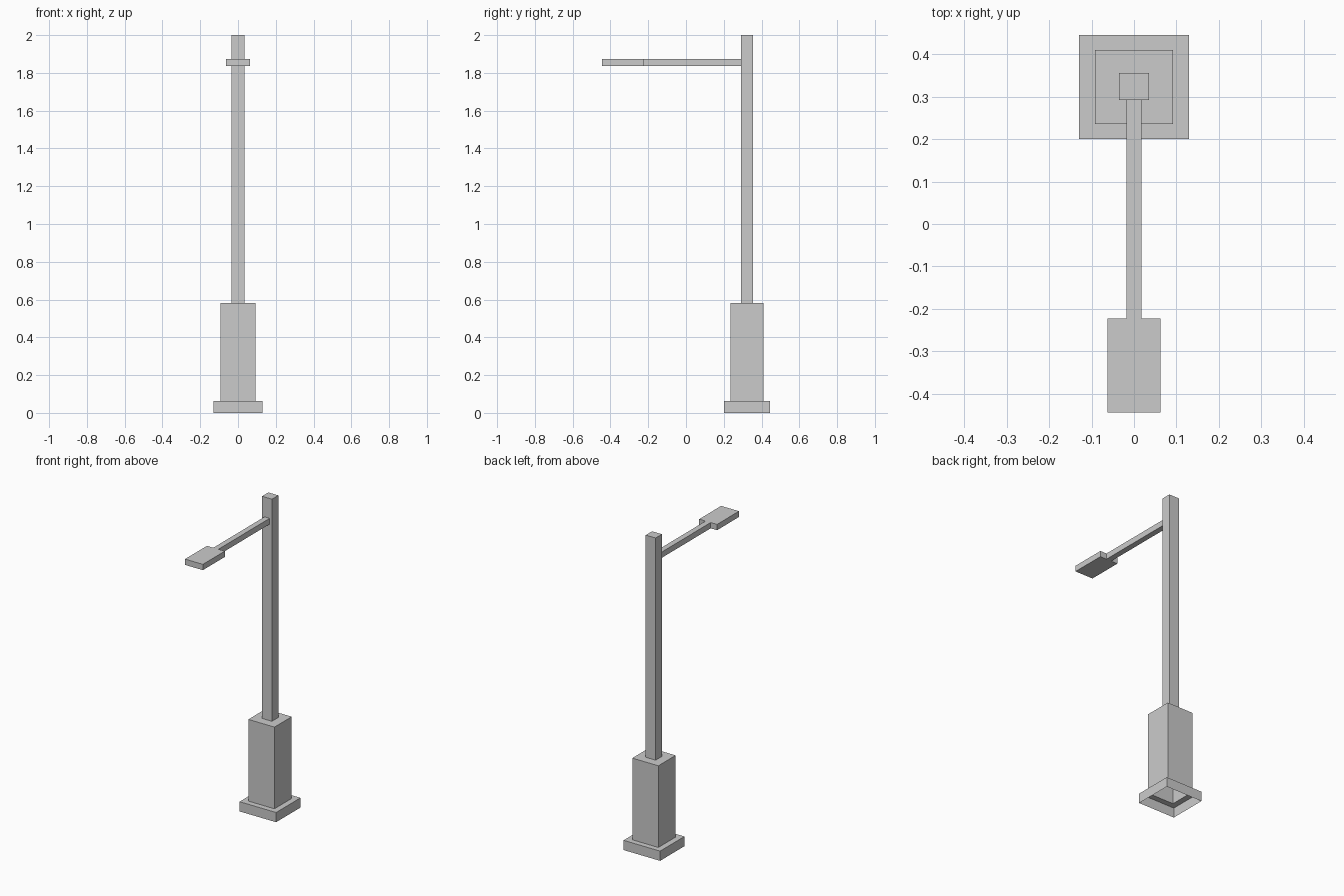
import bpy, bmesh

if "Cube" in bpy.data.objects:
    bpy.data.objects.remove(bpy.data.objects["Cube"])


def make_object(name, bm):
    bmesh.ops.recalc_face_normals(bm, faces=bm.faces)
    mesh = bpy.data.meshes.new(name)
    bm.to_mesh(mesh)
    bm.free()
    obj = bpy.data.objects.new(name, mesh)
    bpy.context.collection.objects.link(obj)
    return obj


# Post: one stepped skin of plinth, pedestal and pole, open underneath
# (half width in x, front y, back y, z)
plinth = (0.129, 0.2, 0.445)
pedestal = (0.092, 0.236, 0.41)
pole = (0.0348, 0.2925, 0.356)
levels = [(plinth, 0), (plinth, 0.062), (pedestal, 0.062),
          (pedestal, 0.583), (pole, 0.583), (pole, 2.0)]

bm = bmesh.new()
rings = []
for (w, y0, y1), z in levels:
    rings.append([bm.verts.new((x, y, z))
                  for x, y in ((-w, y0), (w, y0), (w, y1), (-w, y1))])
for low, high in zip(rings, rings[1:]):
    for i in range(4):
        j = (i + 1) % 4
        bm.faces.new((low[i], low[j], high[j], high[i]))
bm.faces.new(rings[-1])
post = make_object("lamp_post", bm)
# an open skin: make sure the normals point outward (pole cap faces up)
if post.data.polygons[-1].normal.z < 0:
    post.data.flip_normals()

# Arm and lamp head: one flat T-shaped outline, extruded upward
half = [(0.018, 0.2925), (0.018, -0.223), (0.063, -0.223), (0.063, -0.444)]
outline = half + [(-x, y) for x, y in reversed(half)]
bm = bmesh.new()
face = bm.faces.new([bm.verts.new((x, y, 1.836)) for x, y in outline])
extruded = bmesh.ops.extrude_face_region(bm, geom=[face], use_keep_orig=True)
top = [v for v in extruded["geom"] if isinstance(v, bmesh.types.BMVert)]
bmesh.ops.translate(bm, verts=top, vec=(0, 0, 0.037))
make_object("arm_and_lamp_head", bm)
